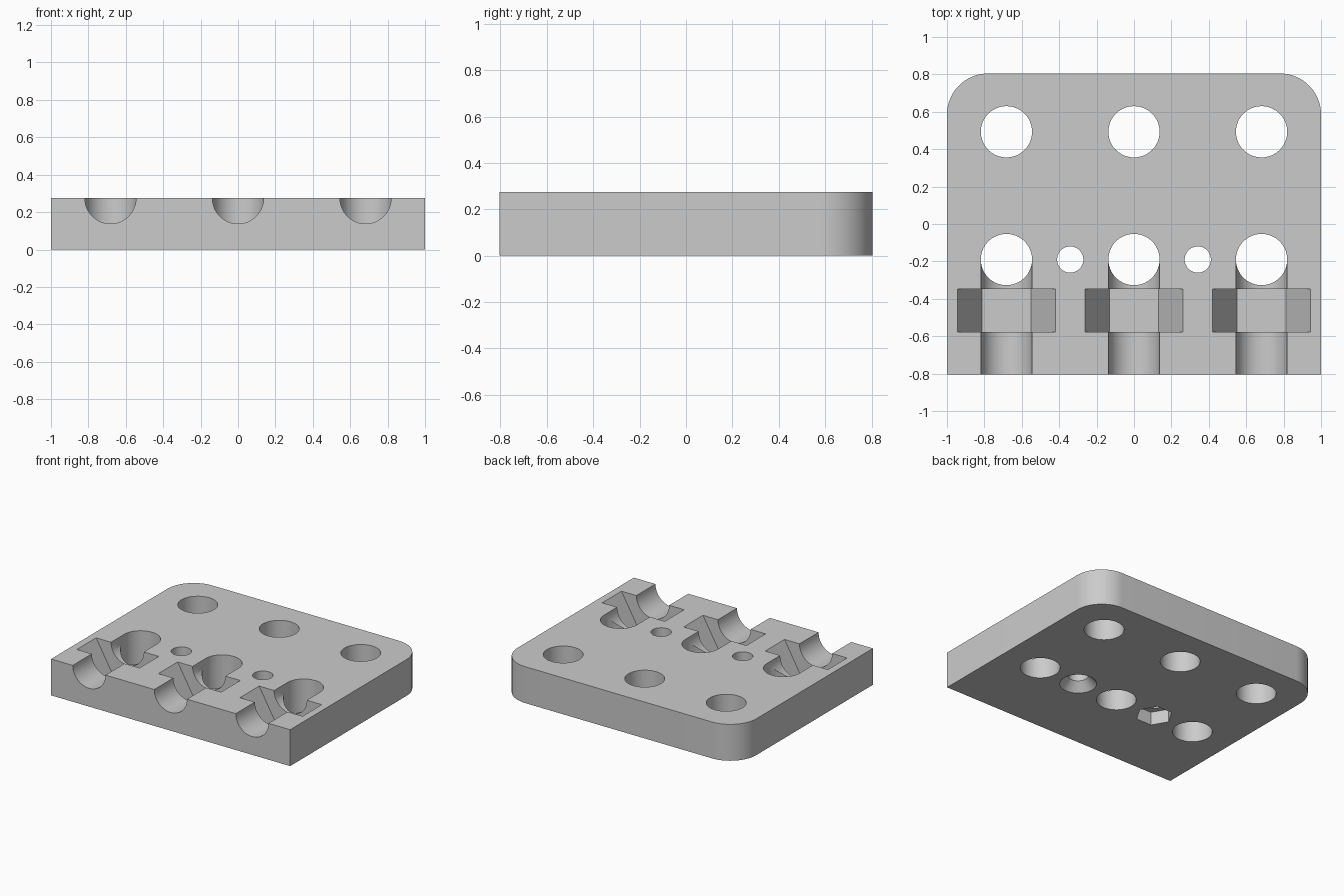
import bpy
import bmesh
from math import cos, sin, pi, radians
from mathutils import Vector

if "Cube" in bpy.data.objects:
    bpy.data.objects.remove(bpy.data.objects["Cube"])

HALF_X, HALF_Y, THICK = 1.0, 0.805, 0.275
CORNER = 0.22
ROD_R = 0.137
COLUMNS = (-0.682, 0.0, 0.682)
SCREW_X, HOLE_Y = 0.341, -0.19

grey = bpy.data.materials.new("plain_grey")
grey.use_nodes = True
colour = (0.6, 0.6, 0.6, 1)
grey.diffuse_color = colour
grey.node_tree.nodes["Principled BSDF"].inputs["Base Color"].default_value = colour


def loft(name, lower, upper):
    """Closed solid between two matching loops of points."""
    bm = bmesh.new()
    a = [bm.verts.new(p) for p in lower]
    b = [bm.verts.new(p) for p in upper]
    bm.faces.new(a)
    bm.faces.new(b)
    for i in range(len(a)):
        j = (i + 1) % len(a)
        bm.faces.new((a[i], a[j], b[j], b[i]))
    bmesh.ops.recalc_face_normals(bm, faces=bm.faces)
    mesh = bpy.data.meshes.new(name)
    bm.to_mesh(mesh)
    bm.free()
    mesh.materials.append(grey)
    obj = bpy.data.objects.new(name, mesh)
    bpy.context.collection.objects.link(obj)
    return obj


def ring(radius, sides, centre, along_y=False):
    points = []
    for i in range(sides):
        u = radius * cos(2 * pi * i / sides)
        v = radius * sin(2 * pi * i / sides)
        points.append(Vector(centre) + Vector((u, 0, v) if along_y else (u, v, 0)))
    return points


def upright(name, x, y, z0, z1, r0, r1, sides=64):
    return loft(name, ring(r0, sides, (x, y, z0)), ring(r1, sides, (x, y, z1)))


def lying(name, x, y0, y1, z, r, sides=64):
    return loft(name, ring(r, sides, (x, y0, z), True), ring(r, sides, (x, y1, z), True))


# Plate outline: square front corners, rounded back corners
outline = [(-HALF_X, -HALF_Y), (HALF_X, -HALF_Y)]
for side, start in ((1, 0), (-1, 90)):
    for step in range(17):
        a = radians(start + 90 * step / 16)
        outline.append((side * (HALF_X - CORNER) + CORNER * cos(a),
                        HALF_Y - CORNER + CORNER * sin(a)))
plate = loft("clamp_plate", [(x, y, 0) for x, y in outline],
             [(x, y, THICK) for x, y in outline])

cutters = []
for x in COLUMNS:
    # Through holes at the back and at the end of each rod channel
    for y in (0.493, HOLE_Y):
        cutters.append(upright("rod_hole", x, y, -0.1, THICK + 0.1, ROD_R, ROD_R))
    # Half-round channel open to the front, with a nut slot across it
    cutters.append(lying("rod_channel", x, -HALF_Y - 0.1, HOLE_Y, THICK, ROD_R))
    cutters.append(lying("nut_slot", x, -0.577, -0.347, THICK, 0.262, 6))

# Screw holes: one countersunk below, one with a hexagonal nut pocket below
for x in (-SCREW_X, SCREW_X):
    cutters.append(upright("screw_hole", x, HOLE_Y, -0.1, THICK + 0.1, 0.07, 0.07))
cutters.append(upright("countersink", SCREW_X, HOLE_Y, -0.01, 0.065, 0.136, 0.069))
cutters.append(upright("nut_pocket", -SCREW_X, HOLE_Y, -0.1, 0.1, 0.128, 0.128, 6))

for cutter in cutters:
    cutter.hide_render = True
    cut = plate.modifiers.new(cutter.name, 'BOOLEAN')
    cut.operation = 'DIFFERENCE'
    cut.solver = 'EXACT'
    cut.object = cutter

# Bake the cuts and drop the cutters
bpy.context.view_layer.update()
graph = bpy.context.evaluated_depsgraph_get()
baked = bpy.data.meshes.new_from_object(plate.evaluated_get(graph))
plate.modifiers.clear()
plate.data = baked
for cutter in cutters:
    bpy.data.objects.remove(cutter)

bpy.ops.object.select_all(action='DESELECT')
plate.select_set(True)
bpy.context.view_layer.objects.active = plate
bpy.ops.object.shade_smooth_by_angle(angle=radians(30))
